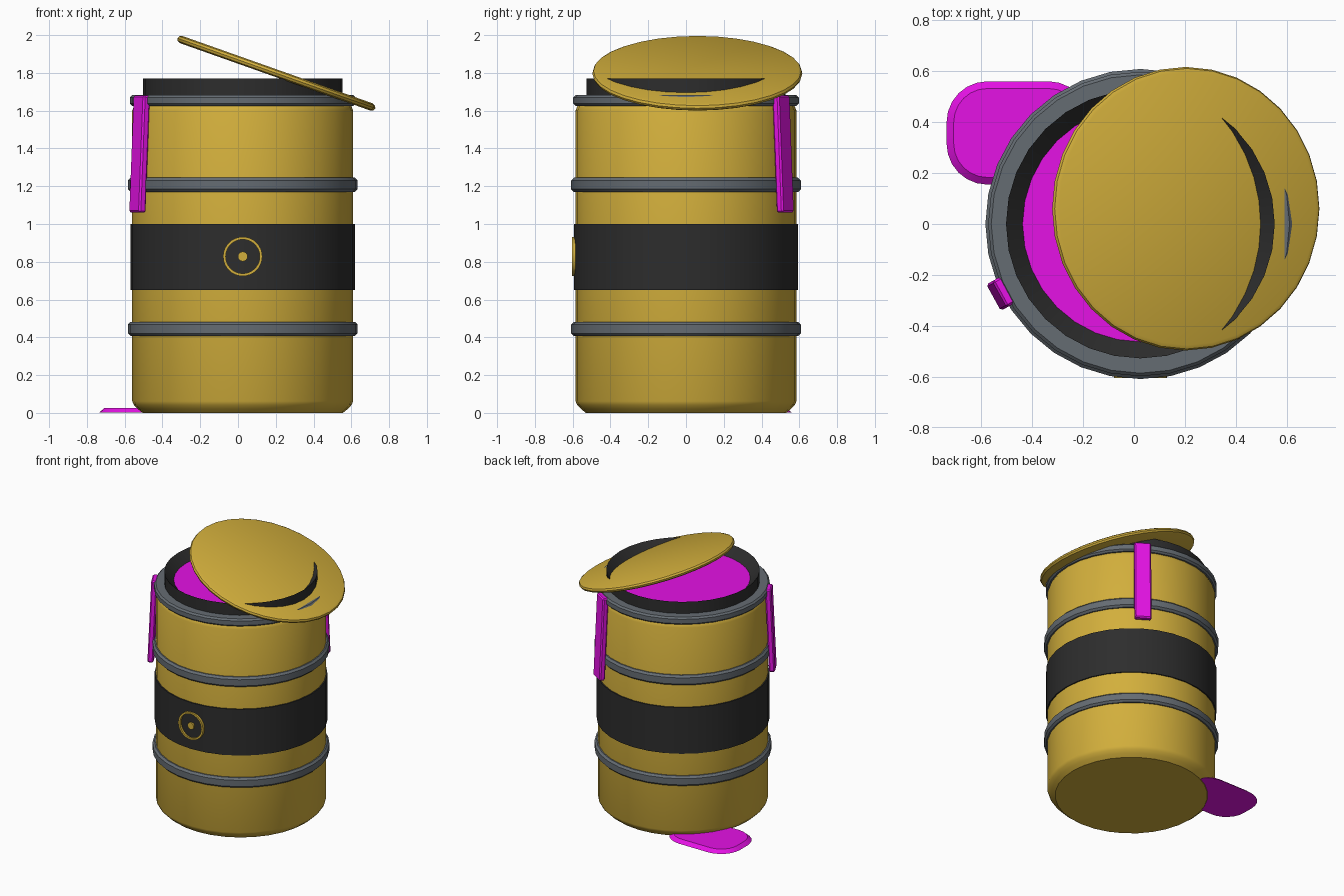
import bpy
import bmesh
from math import sin, cos, pi, radians
from mathutils import Matrix

default = bpy.data.objects.get("Cube")
if default:
    bpy.data.objects.remove(default, do_unlink=True)

SEGMENTS = 32
AXIS = (0.025, 0, 0)


def material(name, rgb):
    m = bpy.data.materials.new(name)
    m.use_nodes = True
    m.diffuse_color = (*rgb, 1)
    m.node_tree.nodes["Principled BSDF"].inputs["Base Color"].default_value = (*rgb, 1)
    return m


gold = material("gold", (0.65, 0.43, 0.045))
steel = material("steel_grey", (0.13, 0.15, 0.17))
black = material("black", (0.026, 0.026, 0.026))
slime = material("magenta", (0.78, 0.006, 0.78))


def finish(name, bm, mat, location=AXIS, rotation=(0, 0, 0)):
    bmesh.ops.recalc_face_normals(bm, faces=bm.faces)
    mesh = bpy.data.meshes.new(name)
    bm.to_mesh(mesh)
    bm.free()
    mesh.materials.append(mat)
    obj = bpy.data.objects.new(name, mesh)
    bpy.context.collection.objects.link(obj)
    obj.location = location
    obj.rotation_euler = rotation
    bpy.ops.object.select_all(action='DESELECT')
    obj.select_set(True)
    bpy.context.view_layer.objects.active = obj
    bpy.ops.object.shade_smooth_by_angle(angle=radians(35))
    return obj


def lathe(name, profile, mat, closed=False, segments=SEGMENTS, **place):
    """Spin (radius, height) points round z; open profiles get end caps."""
    bm = bmesh.new()
    rings = [[bm.verts.new((r * cos(2 * pi * i / segments), r * sin(2 * pi * i / segments), z))
              for i in range(segments)] for r, z in profile]
    pairs = list(zip(rings, rings[1:]))
    if closed:
        pairs.append((rings[-1], rings[0]))
    else:
        bm.faces.new(rings[0])
        bm.faces.new(rings[-1])
    for a, b in pairs:
        for i in range(segments):
            j = (i + 1) % segments
            bm.faces.new((a[i], a[j], b[j], b[i]))
    return finish(name, bm, mat, **place)


def hoop(name, low, high, radius, mat, bevel, inner=0.5):
    lathe(name, [(inner, low), (radius - bevel, low), (radius, low + bevel),
                 (radius, high - bevel), (radius - bevel, high), (inner, high)], mat, closed=True)


# Barrel body with rounded bottom and top shoulders
lathe("barrel_body", [(0.53, 0), (0.555, 0.02), (0.576, 0.042), (0.585, 0.062),
                      (0.585, 1.6), (0.576, 1.622), (0.555, 1.645)], gold)

# Hoops, dark belt and top rim
hoop("lower_hoop", 0.407, 0.482, 0.608, steel, 0.014)
hoop("upper_hoop", 1.17, 1.245, 0.608, steel, 0.014)
hoop("top_rim", 1.625, 1.682, 0.597, steel, 0.012)
lathe("belt", [(0.57, 0.65), (0.594, 0.65), (0.594, 1.0), (0.57, 1.0)], black, closed=True)

# Neck with an inward sloping lip, and the liquid inside
lathe("neck", [(0.46, 1.65), (0.527, 1.65), (0.527, 1.77), (0.462, 1.706)], black, closed=True)
lathe("liquid", [(0.464, 1.66), (0.464, 1.706)], slime)

# Tilted lid resting on the neck
lathe("lid", [(0.535, -0.02), (0.55, -0.013), (0.556, 0), (0.55, 0.013), (0.535, 0.02)],
      gold, location=(0.203, 0.06, 1.798), rotation=(0, radians(19.5), 0))

# Round badge on the belt
badge_turn = (pi / 2, 0, 0)
lathe("badge_ring", [(0.09, -0.02), (0.104, -0.02), (0.104, 0.005), (0.09, 0.005)], gold,
      closed=True, location=(0.025, -0.599, 0.828), rotation=badge_turn)
lathe("badge_dot", [(0.026, -0.01), (0.026, 0.004)], gold, segments=16,
      location=(0.025, -0.6, 0.828), rotation=badge_turn)


# Drips running down the outside
def drip(name, position_angle, facing_angle):
    a = radians(position_angle)
    bm = bmesh.new()
    bmesh.ops.create_cube(bm, size=1, matrix=Matrix.Diagonal((0.042, 0.118, 0.62, 1)))
    bmesh.ops.bevel(bm, geom=bm.edges[:], offset=0.009, segments=1, affect='EDGES')
    finish(name, bm, slime, location=(AXIS[0] + 0.61 * cos(a), 0.61 * sin(a), 1.37),
           rotation=(0, radians(-2.5), radians(facing_angle)))


drip("front_drip", 206.5, 209)
drip("back_drip", 57.5, 58)


# Puddle: rounded slab with a sloping edge
def puddle():
    bm = bmesh.new()
    half_x, half_y, radius = 0.28, 0.2025, 0.16
    loops = []
    for inset, z in ((0, 0.002), (0.028, 0.026)):
        loop = []
        for quarter, (sx, sy) in enumerate(((1, 1), (-1, 1), (-1, -1), (1, -1))):
            for step in range(7):
                t = (quarter + step / 6) * pi / 2
                loop.append(bm.verts.new((sx * (half_x - radius) + (radius - inset) * cos(t),
                                          sy * (half_y - radius) + (radius - inset) * sin(t), z)))
        loops.append(loop)
    bottom, top = loops
    bm.faces.new(bottom)
    bm.faces.new(top)
    for i in range(len(top)):
        j = (i + 1) % len(top)
        bm.faces.new((bottom[i], bottom[j], top[j], top[i]))
    finish("puddle", bm, slime, location=(-0.455, 0.357, 0))


puddle()
